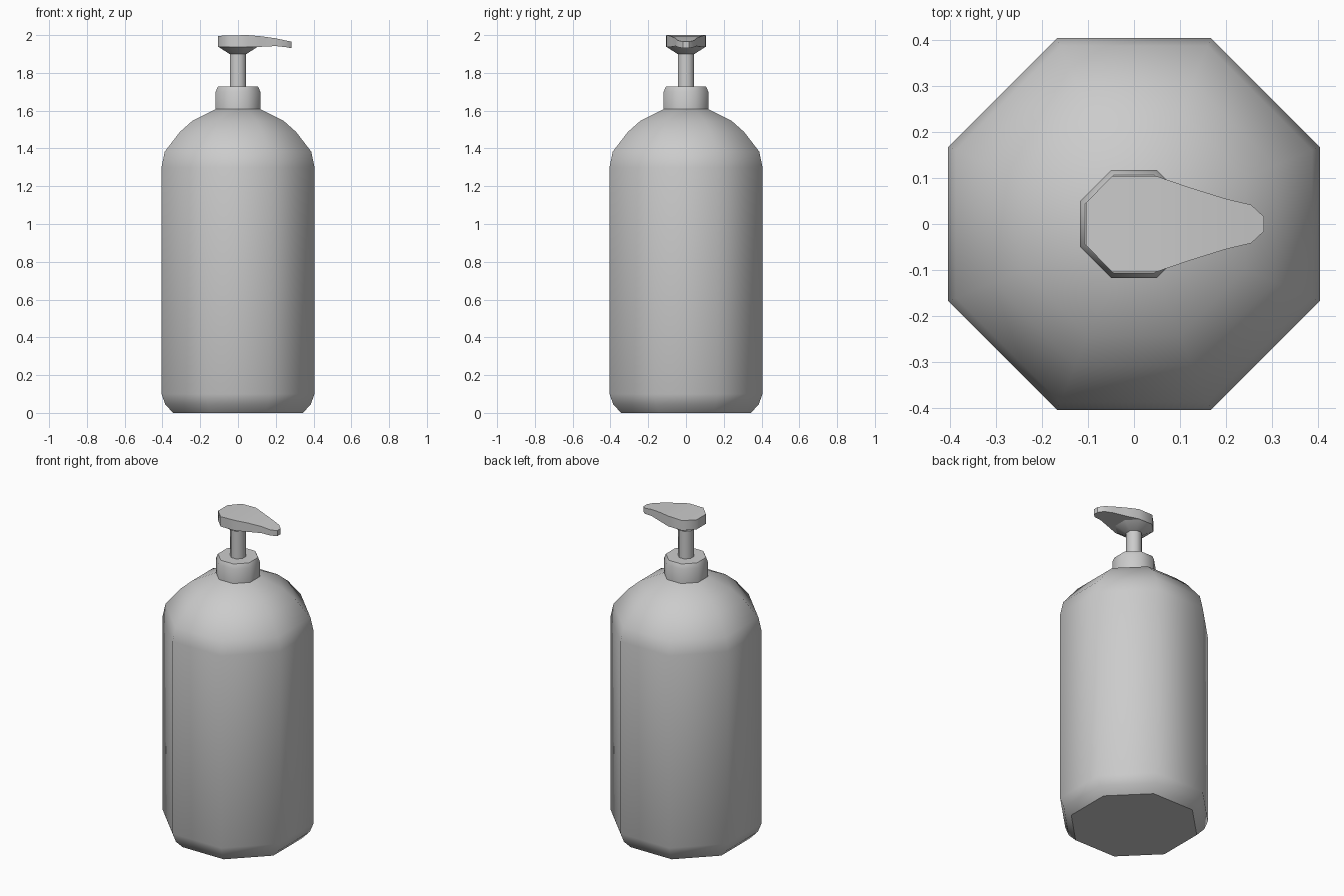
import bpy
import bmesh
from math import cos, sin, pi, radians

cube = bpy.data.objects.get("Cube")
if cube:
    bpy.data.objects.remove(cube, do_unlink=True)

grey = bpy.data.materials.new("soft grey")
grey.use_nodes = True
grey.diffuse_color = (0.6, 0.6, 0.6, 1)
grey.node_tree.nodes["Principled BSDF"].inputs["Base Color"].default_value = grey.diffuse_color


def loft(name, rings, cap_start=True, cap_end=True):
    """Bridge closed rings of equal length into one smooth-shaded object."""
    bm = bmesh.new()
    loops = [[bm.verts.new(p) for p in ring] for ring in rings]
    for a, b in zip(loops, loops[1:]):
        for i in range(len(a)):
            j = (i + 1) % len(a)
            bm.faces.new((a[i], a[j], b[j], b[i]))
    if cap_start:
        bm.faces.new(loops[0])
    if cap_end:
        bm.faces.new(loops[-1])
    bmesh.ops.recalc_face_normals(bm, faces=bm.faces)
    mesh = bpy.data.meshes.new(name)
    bm.to_mesh(mesh)
    bm.free()
    mesh.materials.append(grey)
    obj = bpy.data.objects.new(name, mesh)
    bpy.context.collection.objects.link(obj)
    bpy.ops.object.select_all(action="DESELECT")
    obj.select_set(True)
    bpy.context.view_layer.objects.active = obj
    bpy.ops.object.shade_smooth_by_angle(angle=radians(46.5))
    return obj


def octagon(apothem, z):
    r = apothem / cos(pi / 8)
    return [(r * cos(a), r * sin(a), z) for a in (pi / 8 + k * pi / 4 for k in range(8))]


def turned(name, profile, **caps):
    return loft(name, [octagon(r, z) for r, z in profile], **caps)


# Bottle with chamfered foot and domed shoulder
turned("bottle", [(0.344, 0), (0.385, 0.045), (0.405, 0.10), (0.405, 1.30), (0.388, 1.383),
                  (0.308, 1.487), (0.243, 1.545), (0.115, 1.61)])

# Screw collar and pump stem
turned("collar", [(0.118, 1.61), (0.118, 1.70), (0.107, 1.727)])
turned("pump_stem", [(0.043, 1.72), (0.043, 1.905)], cap_start=False, cap_end=False)

# Flared underside of the pump head
turned("pump_head_flare", [(0.045, 1.90), (0.102, 1.937)], cap_end=False)

# Pump head: sections along x as (x, half width, bottom z, top z)
sections = [(-0.105, 0.046, 1.936, 1.996), (-0.047, 0.105, 1.936, 1.998), (0.05, 0.104, 1.936, 2.0),
            (0.12, 0.08, 1.938, 1.994), (0.2, 0.055, 1.942, 1.983), (0.255, 0.042, 1.936, 1.971),
            (0.283, 0.016, 1.931, 1.965)]
loft("pump_head", [[(x, -w, lo), (x, w, lo), (x, w, hi), (x, -w, hi)] for x, w, lo, hi in sections])
